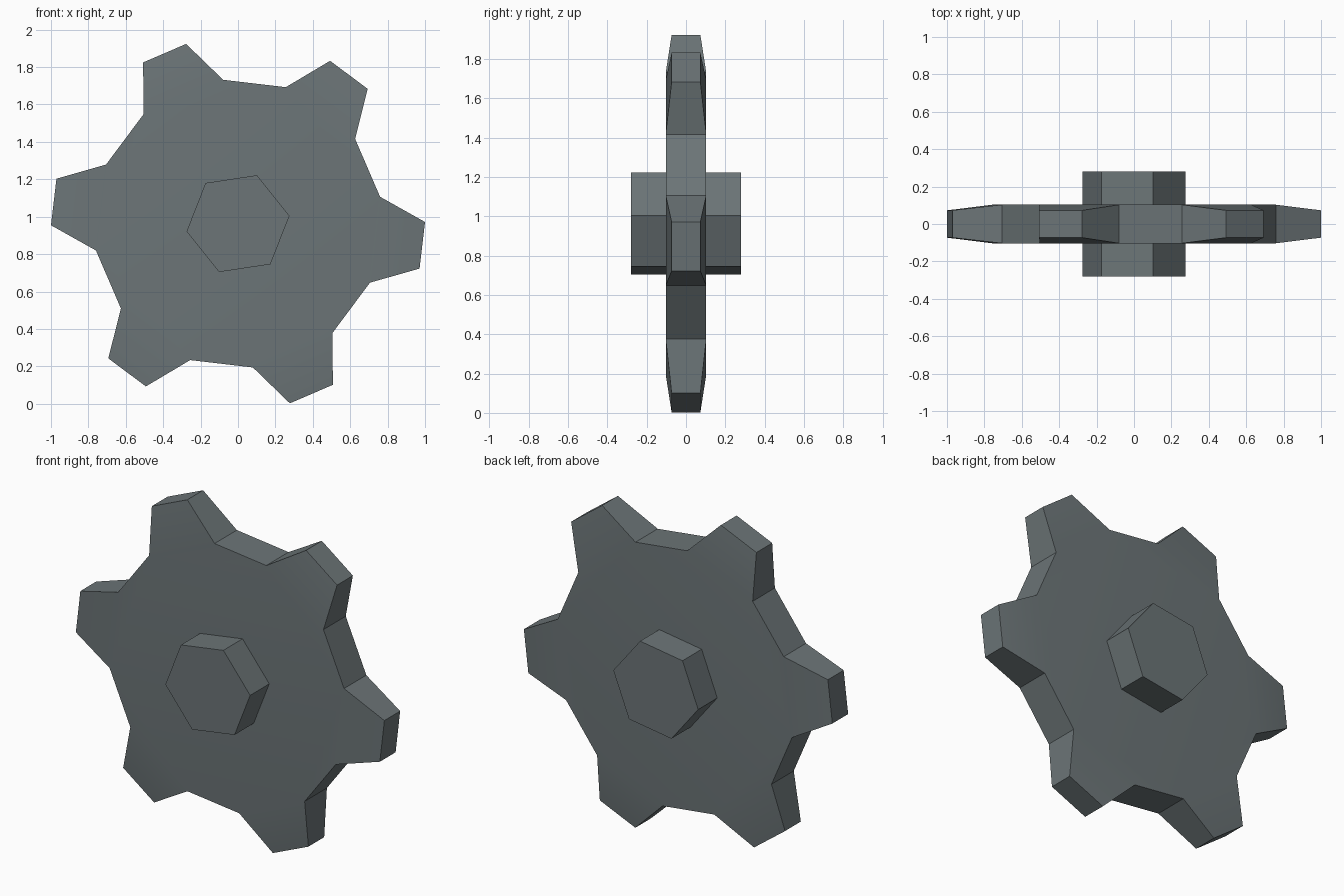
import bpy, bmesh, math

TEETH = 6
CENTRE_Z = 0.963
STEP = math.tau / TEETH

cube = bpy.data.objects.get("Cube")
if cube:
    bpy.data.objects.remove(cube, do_unlink=True)

steel = bpy.data.materials.new("dark_grey_steel")
steel.use_nodes = True
colour = (0.15, 0.178, 0.186, 1)
steel.diffuse_color = colour
steel.node_tree.nodes["Principled BSDF"].inputs["Base Color"].default_value = colour


def polar(radius, degrees, y):
    a = math.radians(degrees)
    return (radius * math.cos(a), y, radius * math.sin(a))


def finish(name, bm):
    bmesh.ops.recalc_face_normals(bm, faces=bm.faces)
    mesh = bpy.data.meshes.new(name)
    bm.to_mesh(mesh)
    bm.free()
    mesh.materials.append(steel)
    obj = bpy.data.objects.new(name, mesh)
    obj.location.z = CENTRE_Z
    bpy.context.collection.objects.link(obj)
    bpy.ops.object.select_all(action='DESELECT')
    obj.select_set(True)
    bpy.context.view_layer.objects.active = obj
    bpy.ops.object.shade_smooth_by_angle(angle=math.radians(30))
    return obj


# Gear disc: flat body with teeth that thin towards their tips
bm = bmesh.new()
rims = []
for side in (-1, 1):
    rim, body = [], []
    for i in range(TEETH):
        mid = math.degrees(i * STEP) - 6.7
        root_a, tip_a, tip_b, root_b = [
            bm.verts.new(polar(r, mid + off, side * half))
            for r, off, half in ((0.773, -17.4, 0.103), (1.0, -7.2, 0.073),
                                 (1.0, 7.2, 0.073), (0.773, 17.4, 0.103))]
        bm.faces.new((root_a, tip_a, tip_b, root_b))
        body += [root_a, root_b]
        rim += [root_a, tip_a, tip_b, root_b]
    bm.faces.new(body)
    rims.append(rim)
front, back = rims
for i in range(len(front)):
    j = (i + 1) % len(front)
    bm.faces.new((front[i], front[j], back[j], back[i]))
finish("gear_disc", bm)

# Hexagonal axle hub standing out on both sides
bm = bmesh.new()
ring = [bm.verts.new(polar(0.278, math.degrees(i * STEP) + 8.6, -0.28)) for i in range(TEETH)]
cap = bm.faces.new(ring)
grown = bmesh.ops.extrude_face_region(bm, geom=[cap], use_keep_orig=True)
moved = [v for v in grown["geom"] if isinstance(v, bmesh.types.BMVert)]
bmesh.ops.translate(bm, verts=moved, vec=(0, 0.56, 0))
finish("axle_hub", bm)
